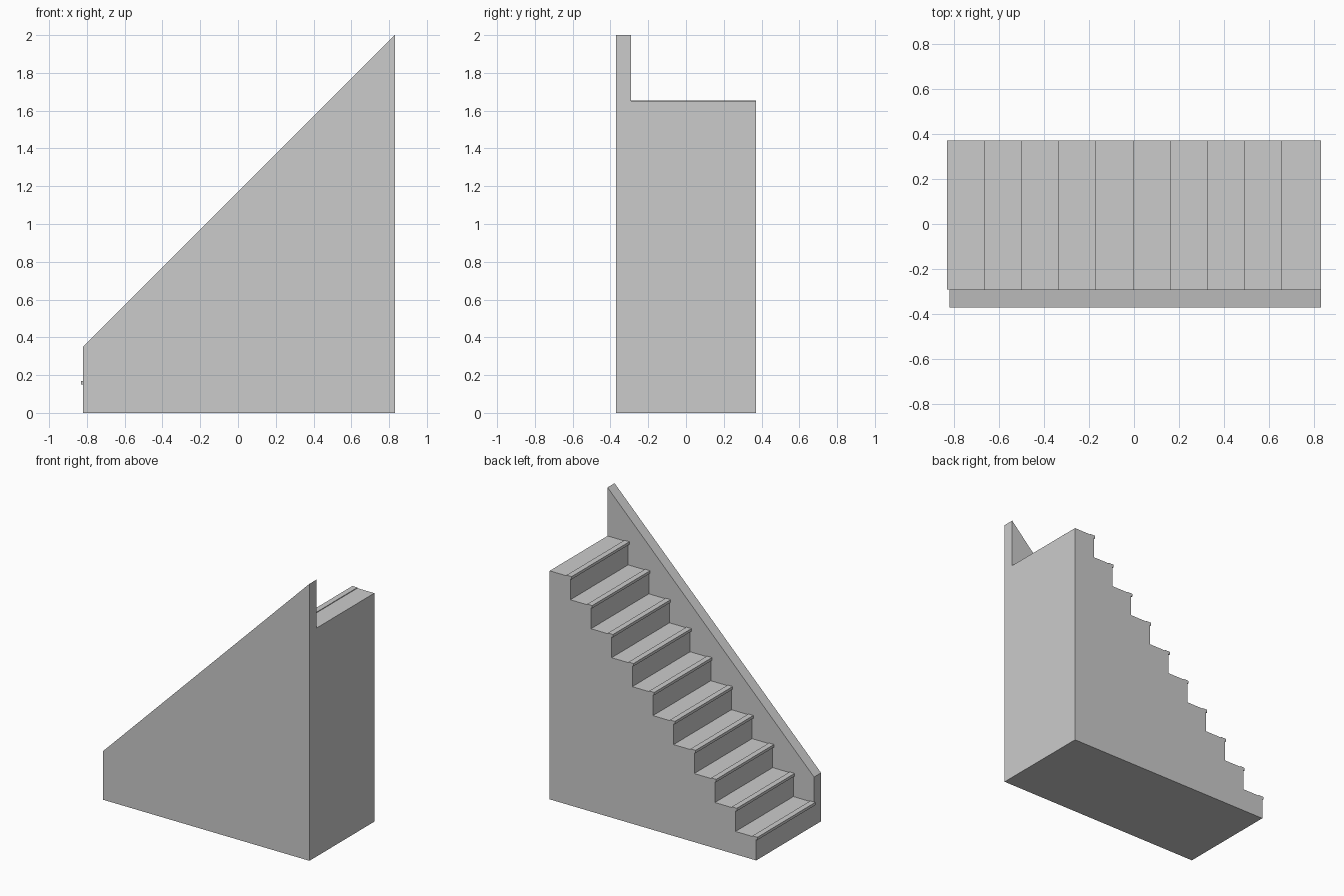
import bpy, bmesh

if "Cube" in bpy.data.objects:
    bpy.data.objects.remove(bpy.data.objects["Cube"])

STEPS, RUN = 10, 0.165            # rise equals run
X0, X1 = -0.82, 0.83
Y_FRONT, Y_WALL, Y_BACK = -0.37, -0.29, 0.37

grey = bpy.data.materials.new("light grey")
grey.diffuse_color = (0.6, 0.6, 0.6, 1)
grey.use_nodes = True
grey.node_tree.nodes["Principled BSDF"].inputs["Base Color"].default_value = grey.diffuse_color


def extrude_profile(name, profile, y0, y1):
    """Extrude an (x, z) outline along y into a closed solid."""
    bm = bmesh.new()
    face = bm.faces.new([bm.verts.new((x, y0, z)) for x, z in profile])
    ext = bmesh.ops.extrude_face_region(bm, geom=[face], use_keep_orig=True)
    moved = [v for v in ext["geom"] if isinstance(v, bmesh.types.BMVert)]
    bmesh.ops.translate(bm, verts=moved, vec=(0, y1 - y0, 0))
    bmesh.ops.recalc_face_normals(bm, faces=bm.faces)
    mesh = bpy.data.meshes.new(name)
    bm.to_mesh(mesh)
    bm.free()
    mesh.materials.append(grey)
    obj = bpy.data.objects.new(name, mesh)
    bpy.context.collection.objects.link(obj)
    return obj


# Solid staircase: each step has a thin raised nosing overhanging its riser
outline = []
for i in range(STEPS):
    x, z = X0 + i * RUN, i * RUN
    outline += [(x, z), (x, z + 0.15), (x - 0.01, z + 0.15), (x - 0.01, z + 0.17),
                (x + 0.03, z + 0.17), (x + 0.03, z + RUN)]
outline += [(X1, STEPS * RUN), (X1, 0)]
extrude_profile("stair_flight", outline, Y_WALL, Y_BACK)

# Solid side wall with a sloped top
extrude_profile("side_wall", [(X0, 0), (X0, 0.35), (X1, 2.0), (X1, 0)], Y_FRONT, Y_WALL)
